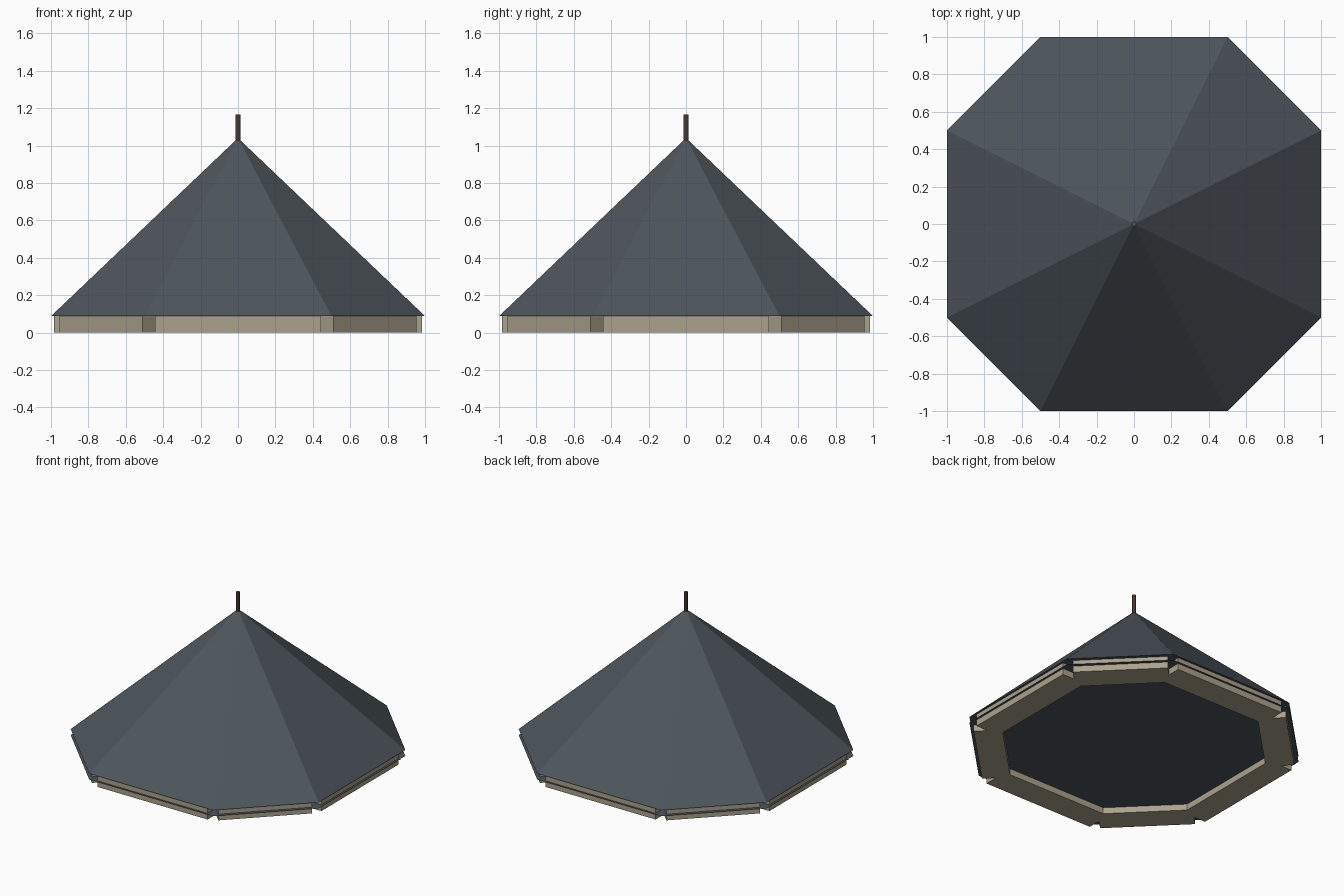
import bpy, bmesh, math
from mathutils import Matrix

if "Cube" in bpy.data.objects:
    bpy.data.objects.remove(bpy.data.objects["Cube"])


def material(name, color):
    m = bpy.data.materials.new(name)
    m.diffuse_color = (*color, 1)
    m.use_nodes = True
    m.node_tree.nodes["Principled BSDF"].inputs["Base Color"].default_value = m.diffuse_color
    return m


SLATE = material("slate", (0.075, 0.092, 0.108))
CREAM = material("cream_wood", (0.41, 0.36, 0.27))
BROWN = material("dark_wood", (0.11, 0.07, 0.05))

EAVE_Z, APEX_Z, PLATE_Z = 0.088, 1.04, 0.045
OUTLINE = [(1, -.5), (1, .5), (.5, 1), (-.5, 1), (-1, .5), (-1, -.5), (-.5, -1), (.5, -1)]


def finish(name, bm, mat):
    mesh = bpy.data.meshes.new(name)
    bm.to_mesh(mesh)
    bm.free()
    mesh.materials.append(mat)
    ob = bpy.data.objects.new(name, mesh)
    bpy.context.collection.objects.link(ob)
    return ob


# Eight-sided roof with a closed soffit
bm = bmesh.new()
ring = [bm.verts.new((x, y, EAVE_Z)) for x, y in OUTLINE]
apex = bm.verts.new((0, 0, APEX_Z))
for a, b in zip(ring, ring[1:] + ring[:1]):
    bm.faces.new((a, b, apex))
bm.faces.new(ring[::-1])
finish("roof", bm, SLATE)

# Thin ceiling sheet between the upper and lower halves of the eave beams
bm = bmesh.new()
bm.faces.new([bm.verts.new((x, y, PLATE_Z)) for x, y in OUTLINE][::-1])
finish("ceiling", bm, SLATE)

# Eave beams, one slightly short of each roof edge
WIDTH = 0.19
for i in range(8):
    diagonal = i % 2
    outer = 1.036 if diagonal else 0.985
    length = 0.63 if diagonal else 0.89
    bm = bmesh.new()
    bmesh.ops.create_cube(bm, size=1, matrix=Matrix.Rotation(i * math.pi / 4, 4, 'Z')
                          @ Matrix.Translation((outer - WIDTH / 2, 0, EAVE_Z / 2))
                          @ Matrix.Diagonal((WIDTH, length, EAVE_Z, 1)))
    finish(f"eave_beam_{i + 1}", bm, CREAM)

# Finial pole at the peak
bm = bmesh.new()
bmesh.ops.create_cone(bm, cap_ends=True, segments=8, radius1=0.014, radius2=0.014,
                      depth=0.165, matrix=Matrix.Translation((0, 0, 1.0825)))
finish("finial_pole", bm, BROWN)
